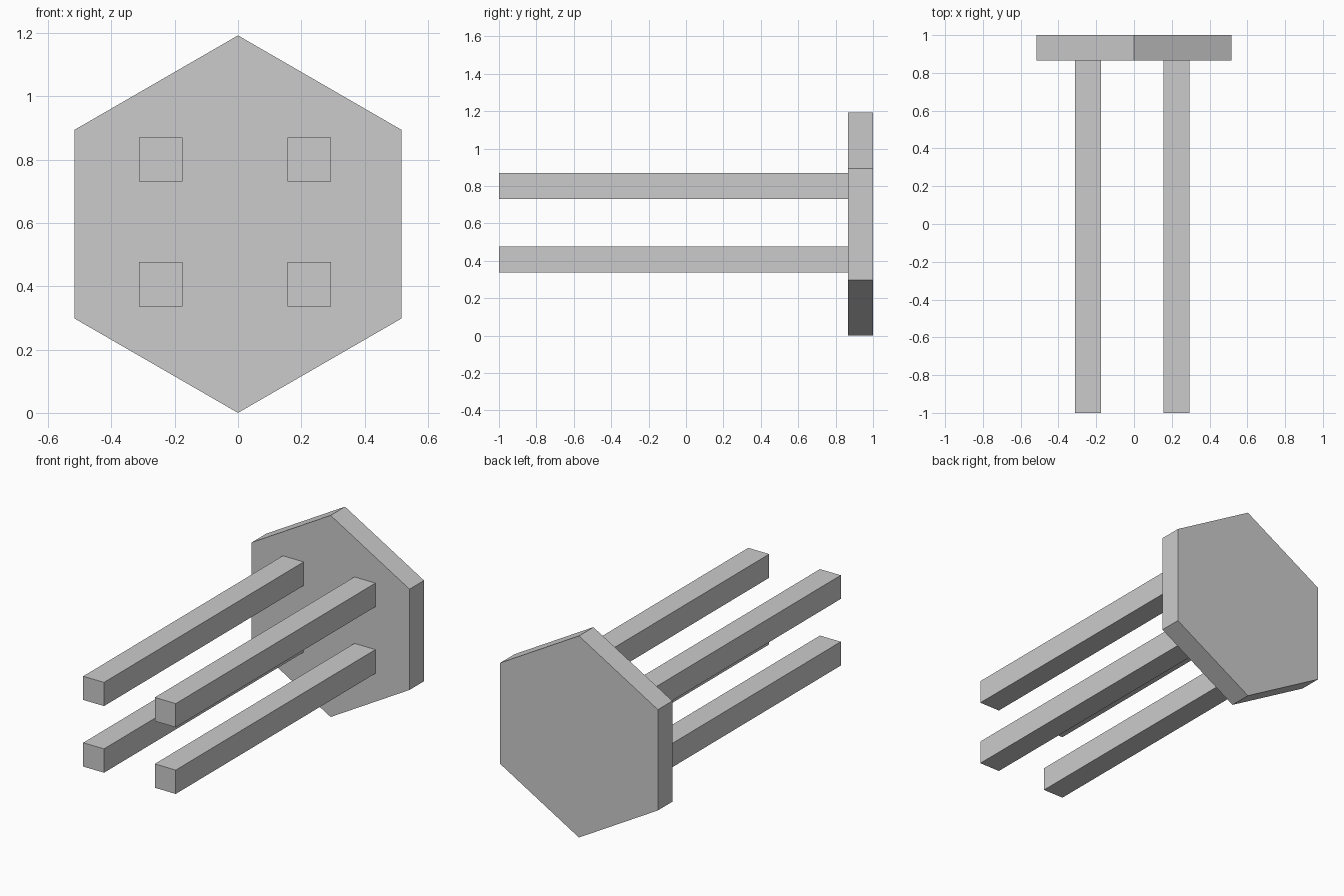
import bpy
import math
from mathutils import Matrix

if "Cube" in bpy.data.objects:
    bpy.data.objects.remove(bpy.data.objects["Cube"])

PLATE_FRONT, PLATE_BACK = 0.865, 1.0
RADIUS = 0.596


def box(name, x, y, z):
    """Box from (min, max) ranges on each axis."""
    centre = [(a + b) / 2 for a, b in (x, y, z)]
    size = [b - a for a, b in (x, y, z)]
    bpy.ops.mesh.primitive_cube_add(size=1, location=centre)
    obj = bpy.context.object
    obj.name = name
    obj.data.transform(Matrix.Diagonal((*size, 1)))
    return obj


# Hexagonal seat plate, standing upright with a corner at the bottom
bpy.ops.mesh.primitive_cylinder_add(
    vertices=6, radius=RADIUS, depth=PLATE_BACK - PLATE_FRONT,
    location=(0, (PLATE_FRONT + PLATE_BACK) / 2, RADIUS))
seat = bpy.context.object
seat.name = "hexagonal_seat"
seat.data.transform(Matrix.Rotation(math.radians(90), 4, 'X'))

# Four square legs reaching forward from the plate
for side, x in (("left", (-0.312, -0.176)), ("right", (0.156, 0.293))):
    for level, z in (("lower", (0.336, 0.477)), ("upper", (0.730, 0.870))):
        box(f"{level}_{side}_leg", x, (-1.0, PLATE_FRONT), z)
